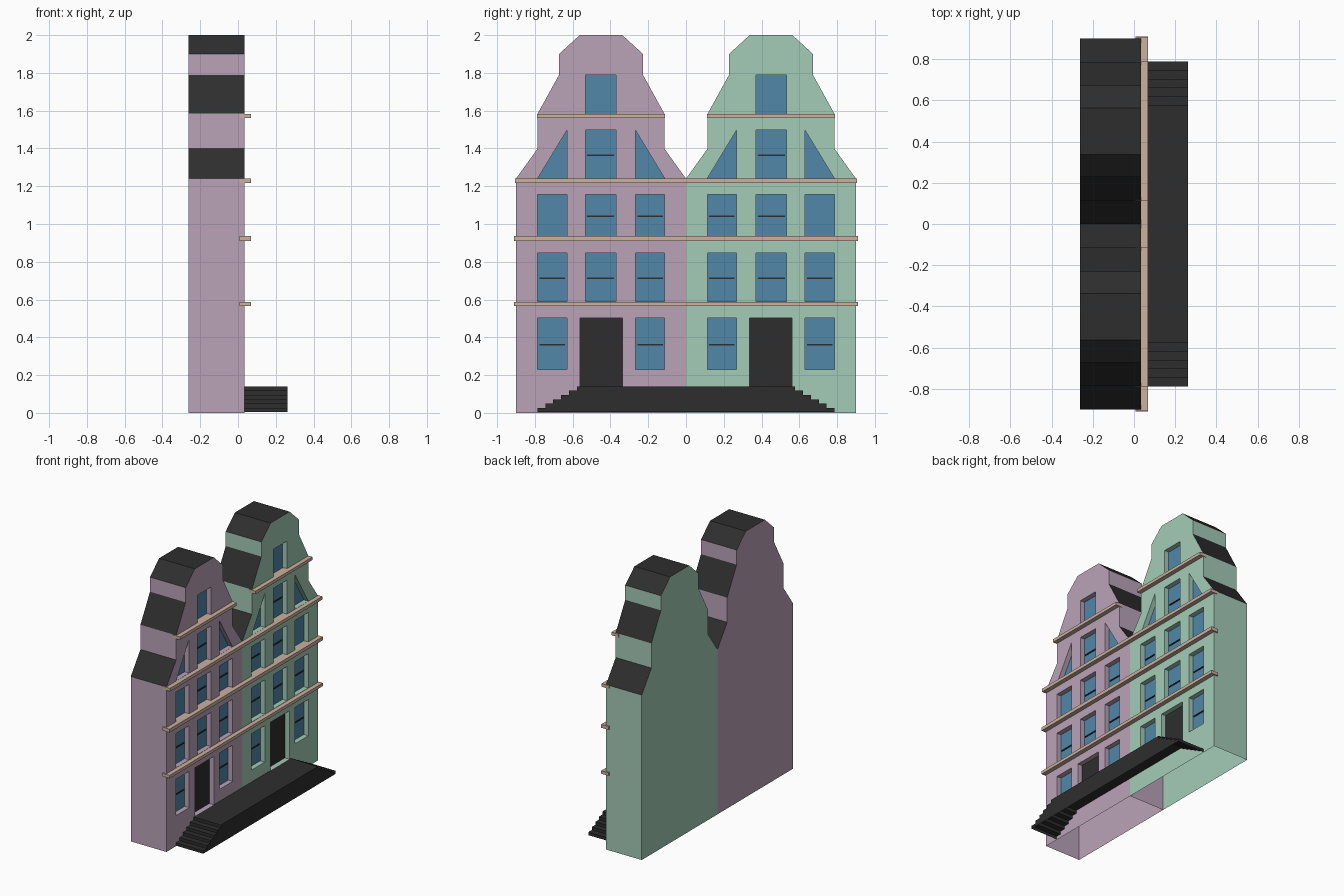
import bpy, bmesh
from mathutils import Vector

if "Cube" in bpy.data.objects:
    bpy.data.objects.remove(bpy.data.objects["Cube"])

BACK, FACE, GLASS_X = -0.262, 0.035, -0.002


def material(name, rgb):
    m = bpy.data.materials.new(name)
    m.diffuse_color = (*rgb, 1)
    m.use_nodes = True
    m.node_tree.nodes["Principled BSDF"].inputs["Base Color"].default_value = m.diffuse_color
    return m


PINK = material("mauve wall", (0.49, 0.37, 0.485))
GREEN = material("mint wall", (0.37, 0.60, 0.475))
DARK = material("dark slate", (0.027, 0.027, 0.027))
GLASS = material("blue glass", (0.084, 0.242, 0.402))
TRIM = material("tan stone", (0.60, 0.44, 0.345))


def to_object(name, bm, mats):
    bmesh.ops.recalc_face_normals(bm, faces=bm.faces)
    me = bpy.data.meshes.new(name)
    bm.to_mesh(me)
    bm.free()
    for m in mats:
        me.materials.append(m)
    ob = bpy.data.objects.new(name, me)
    bpy.context.collection.objects.link(ob)
    return ob


def prism(bm, pts, x0, x1):
    """Closed prism of a (y, z) outline between two x planes."""
    a = [bm.verts.new((x0, y, z)) for y, z in pts]
    b = [bm.verts.new((x1, y, z)) for y, z in pts]
    bm.faces.new(a)
    bm.faces.new(b)
    for i in range(len(pts)):
        j = (i + 1) % len(pts)
        bm.faces.new((a[i], a[j], b[j], b[i]))


def rect(y0, y1, z0, z1):
    return [(y0, z0), (y1, z0), (y1, z1), (y0, z1)]


def frame(bm, pts, width=0.014):
    """Thin border just inside an outline, lying on the glass."""
    f = bm.faces.new([bm.verts.new((GLASS_X + 0.008, y, z)) for y, z in pts])
    ring = bmesh.ops.inset_region(bm, faces=[f], thickness=width, use_even_offset=True)["faces"]
    bmesh.ops.delete(bm, geom=[f], context='FACES')
    ext = bmesh.ops.extrude_face_region(bm, geom=ring)["geom"]
    bmesh.ops.translate(bm, vec=(-0.009, 0, 0), verts=[v for v in ext if isinstance(v, bmesh.types.BMVert)])


# Half gable outline as (distance from the house centre, height)
HALF = [(0.45, 0), (0.45, 1.24), (0.335, 1.40), (0.335, 1.585),
        (0.222, 1.79), (0.222, 1.90), (0.113, 2.0)]
GABLE = [(0.45 + d, z) for d, z in HALF] + [(0.45 - d, z) for d, z in reversed(HALF)]

# Windows: columns and storeys
INNER, MIDDLE, OUTER = (0.113, 0.268), (0.37, 0.533), (0.63, 0.785)
WINDOWS = [rect(*c, 0.23, 0.503) for c in (INNER, OUTER)]
WINDOWS += [rect(*c, 0.59, 0.847) for c in (INNER, MIDDLE, OUTER)]
WINDOWS += [rect(*c, 0.935, 1.157) for c in (INNER, MIDDLE, OUTER)]
WINDOWS += [rect(*MIDDLE, 1.24, 1.497), rect(*MIDDLE, 1.58, 1.79)]
TRIANGLES = [[(0.113, 1.242), (0.268, 1.242), (0.268, 1.497)],
             [(0.785, 1.242), (0.63, 1.242), (0.63, 1.497)]]
DOOR = rect(0.337, 0.56, 0.14, 0.503)


def house(name, s, wall):
    side = lambda pts: [(s * y, z) for y, z in pts]
    # Body with recessed openings
    bm = bmesh.new()
    prism(bm, side(GABLE), BACK, FACE)
    body = to_object(name + "_house_body", bm, [wall, DARK, GLASS])
    bm = bmesh.new()
    for pts in WINDOWS + TRIANGLES + [DOOR]:
        prism(bm, side(pts), GLASS_X, FACE + 0.1)
    cutter = to_object(name + "_opening_cutter", bm, [])
    mod = body.modifiers.new("openings", 'BOOLEAN')
    mod.operation, mod.solver, mod.object = 'DIFFERENCE', 'EXACT', cutter
    bpy.context.view_layer.objects.active = body
    bpy.ops.object.modifier_apply(modifier=mod.name)
    bpy.data.objects.remove(cutter)

    # Open underside; colour roof slopes, glass and door by direction and place
    bm = bmesh.new()
    bm.from_mesh(body.data)
    bmesh.ops.delete(bm, geom=[f for f in bm.faces if f.calc_center_median().z < 1e-4],
                     context='FACES_ONLY')
    for f in bm.faces:
        c = f.calc_center_median()
        f.material_index = 0
        if f.normal.z > 0.3 and c.x < -0.05:
            f.material_index = 1
        elif f.normal.x > 0.9 and c.x < FACE - 0.01:
            f.material_index = 1 if c.z < 0.5 and 0.33 < abs(c.y) < 0.57 else 2
    bm.to_mesh(body.data)
    bm.free()

    # Window frames with slim crossbars
    bm = bmesh.new()
    for pts in WINDOWS:
        frame(bm, side(pts))
        (y0, z0), (y1, z1) = pts[0], pts[2]
        if z0 < 1.5 and not (y0 > 0.6 and z0 > 0.9):
            zm = (z0 + z1) / 2 - 0.005
            prism(bm, side(rect(y0 + 0.01, y1 - 0.01, zm - 0.004, zm + 0.004)),
                  GLASS_X - 0.001, GLASS_X + 0.006)
    for pts in TRIANGLES:
        frame(bm, side(pts), 0.006)
    to_object(name + "_window_frames", bm, [DARK])

    # Short cornice under the top window
    bm = bmesh.new()
    prism(bm, side(rect(0.112, 0.788, 1.56, 1.583)), 0.008, 0.068)
    to_object(name + "_upper_cornice", bm, [TRIM])


house("mauve", -1, PINK)
house("mint", 1, GREEN)

# Cornices shared by both houses
for label, half, z0, z1 in (("low", 0.91, 0.565, 0.588), ("middle", 0.91, 0.91, 0.936),
                            ("high", 0.905, 1.217, 1.241)):
    bm = bmesh.new()
    prism(bm, rect(-half, half, z0, z1), 0.008, 0.068)
    to_object(label + "_cornice", bm, [TRIM])

# Front landing with six steps down at each end, open underneath and behind
N, TOP, TREAD = 6, 0.14, 0.042
steps = []
for i in range(N):
    y = 0.787 - i * TREAD
    steps += [(y, 0.004 + i * (TOP - 0.004) / N), (y, 0.004 + (i + 1) * (TOP - 0.004) / N)]
bm = bmesh.new()
prism(bm, steps + [(-y, z) for y, z in reversed(steps)], FACE, 0.262)
bmesh.ops.recalc_face_normals(bm, faces=bm.faces)
bmesh.ops.delete(bm, geom=[f for f in bm.faces if f.normal.z < -0.9 or f.normal.x < -0.9],
                 context='FACES_ONLY')
to_object("entrance_steps", bm, [DARK])
